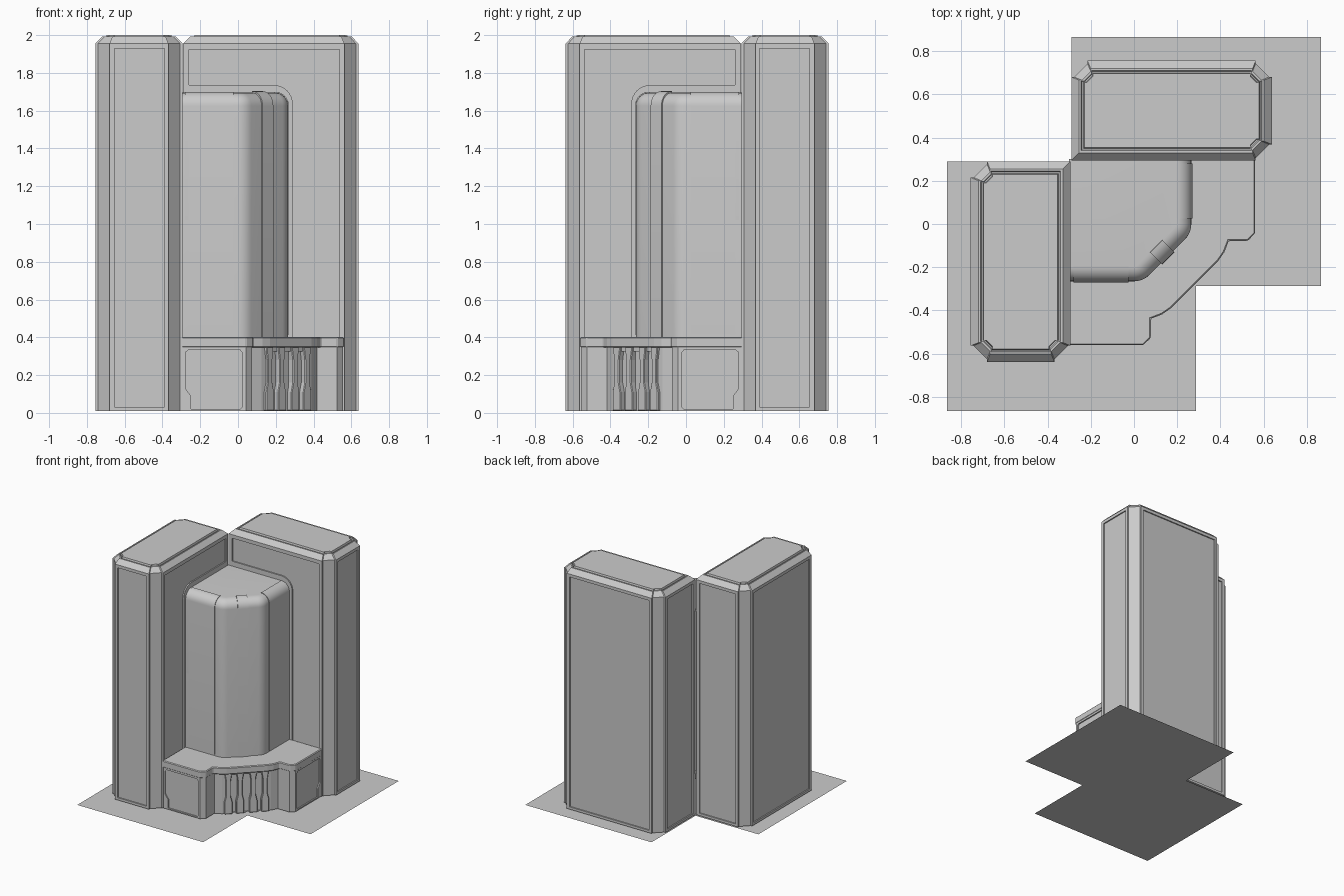
import bpy, bmesh, math
from mathutils import Vector, Matrix

if "Cube" in bpy.data.objects:
    bpy.data.objects.remove(bpy.data.objects["Cube"])

X, Y, Z = Vector((1, 0, 0)), Vector((0, 1, 0)), Vector((0, 0, 1))
DIAG = Vector((1, 1, 0)).normalized()      # along the diagonal entrance front
OUT = Vector((1, -1, 0)).normalized()      # outward from the entrance
SWAP = Matrix(((0, -1, 0, 0), (-1, 0, 0, 0), (0, 0, 1, 0), (0, 0, 0, 1)))


def loft(name, rings):
    """Closed solid through rings of equal point count."""
    bm = bmesh.new()
    vs = [[bm.verts.new(p) for p in r] for r in rings]
    n = len(vs[0])
    for a, b in zip(vs, vs[1:]):
        for i in range(n):
            bm.faces.new((a[i], a[(i + 1) % n], b[(i + 1) % n], b[i]))
    bm.faces.new(vs[0][::-1])
    bm.faces.new(vs[-1])
    bmesh.ops.recalc_face_normals(bm, faces=bm.faces)
    me = bpy.data.meshes.new(name)
    bm.to_mesh(me)
    bm.free()
    ob = bpy.data.objects.new(name, me)
    bpy.context.collection.objects.link(ob)
    return ob


def prism(name, pts, o, u, v, n, d0, d1):
    o = Vector(o)
    return loft(name, [[o + u * a + v * b + n * d for a, b in pts] for d in (d0, d1)])


def recess(body, pts, o, u, n, depth=0.01):
    """Cut a sunken panel into a wall."""
    cut = prism("cutter", pts, o, u, Z, n, -depth, 0.03)
    m = body.modifiers.new("cut", 'BOOLEAN')
    m.operation, m.solver, m.object = 'DIFFERENCE', 'EXACT', cut
    bpy.context.view_layer.objects.active = body
    bpy.ops.object.modifier_apply(modifier=m.name)
    bpy.data.objects.remove(cut)


def mirrored(ob, name):
    me = ob.data.copy()
    me.transform(SWAP)
    me.flip_normals()
    new = bpy.data.objects.new(name, me)
    bpy.context.collection.objects.link(new)
    for m in ob.modifiers:
        b = new.modifiers.new(m.name, m.type)
        b.width, b.segments = m.width, m.segments


def bevel(ob, w):
    m = ob.modifiers.new("bevel", 'BEVEL')
    m.width, m.segments = w, 1


def smooth(ob):
    bpy.ops.object.select_all(action='DESELECT')
    ob.select_set(True)
    bpy.context.view_layer.objects.active = ob
    bpy.ops.object.shade_smooth_by_angle(angle=math.radians(30))


def box(a, b, c, d):
    return [(a, c), (b, c), (b, d), (a, d)]


def sym(half):
    return half + [(-y, -x) for x, y in reversed(half)]


# Ground sheet: two overlapping squares
g = bpy.data.meshes.new("ground_sheet")
e = 0.865
gp = [(-e, -e), (.287, -e), (.287, -.287), (e, -.287), (e, e), (-.29, e), (-.29, .29), (-e, .29)]
g.from_pydata([(x, y, 0) for x, y in gp], [], [list(range(8))])
bpy.context.collection.objects.link(bpy.data.objects.new("ground_sheet", g))


# Towers: rectangular plan with stepped chamfers on three corners
def tower_plan(d, z):
    x0, x1, y0, y1 = -.29 + d, .638 - d, .293 + d, .755 - d
    k, s = .075 - d * .586, .013
    pts = [Vector((x0, y0, z))]
    for c, a, b in (((x1, y0), -X, Y), ((x1, y1), -Y, -X), ((x0, y1), X, -Y)):
        c = Vector((*c, z))
        pts += [c + a * k, c + a * k + b * s, c + a * s + b * k, c + b * k]
    return pts


tower = loft("back_tower", [tower_plan(*r) for r in (
    (0, .01), (0, 1.955), (.036, 1.992), (.046, 1.992), (.05, 1.985), (.056, 1.985), (.06, 2.0))])
arc = [(.19 + .1 * math.cos(t), 1.635 + .1 * math.sin(t))
       for t in [i * math.pi / 16 for i in range(9)]]
arch = [(-.26, 1.735), (-.26, 1.925), (.537, 1.925), (.537, .03), (.29, .03)] + arc
recess(tower, arch, (0, .293, 0), X, -Y)
recess(tower, box(.39, .655, .03, 1.93), (.638, 0, 0), Y, X)
recess(tower, box(-.19, .537, .03, 1.93), (0, .755, 0), X, Y)
recess(tower, box(.325, .655, .03, 1.93), (-.29, 0, 0), Y, -X)
mirrored(tower, "left_tower")


# Rounded glass bay in the inner corner
def bay_plan(d, z):
    R = .10 - d
    half = [(-.3, -.265 + d)]
    for i in range(7):
        t = math.radians(-90 + 7.5 * i)
        half.append((R * math.cos(t), -.165 + R * math.sin(t)))
    return [(x, y, z) for x, y in sym(half) + [(-.3, .3)]]


F = .07
fillet = [(F * (1 - math.cos(t)), 1.625 + F * math.sin(t))
          for t in [i * math.pi / 16 for i in range(9)]]
bay = loft("bay", [bay_plan(0, .38)] + [bay_plan(d, z) for d, z in fillet])
smooth(bay)


def strip(name, o, u, n, w0, w1, z0, lift):
    """Thin raised band that follows the bay wall and its rounded top."""
    outer = [(lift, z0)] + [(lift - d * (F + lift) / F, 1.625 + (z - 1.625) * (F + lift) / F)
                            for d, z in fillet]
    inner = [(-F - .01, 1.66), (-F - .01, z0)]
    ob = prism(name, outer + inner, o, n, Z, u, w0, w1)
    smooth(ob)
    return ob


p = strip("bay_panel", (0, -.265, 0), X, -Y, -.262, -.025, .415, .005)
mirrored(p, "bay_panel_side")
p = strip("bay_panel_step", (0, -.265, 0), X, -Y, -.28, -.262, 1.02, .005)
mirrored(p, "bay_panel_step_side")
c = .153
strip("bay_centre_rib", (c, -c, 0), DIAG, OUT, -.04, .04, .4, .008)

# Base wings, one each side of the entrance
wing = prism("base_wing", [(-.3, -.557), (.042, -.557), (.075, -.525), (.075, -.3), (-.3, -.2)],
             (0, 0, 0), X, Y, Z, .01, .398)
recess(wing, [(-.25, .02), (.012, .02), (.022, .03), (.022, .32), (.012, .332), (-.265, .332),
              (-.278, .32), (-.278, .13), (-.25, .09)], (0, -.557, 0), X, -Y)
mirrored(wing, "base_wing_side")

# Roof slab over the base, forming the entrance canopy
roof = prism("base_canopy", sym([(-.3, -.56), (.043, -.56), (.078, -.526), (.078, -.438),
                                 (.13, -.418), (.17, -.39)]) + [(-.3, .3)],
             (0, 0, 0), X, Y, Z, .345, .402)
bevel(roof, .006)

# Entrance wall with sunken doors between flared piers
wall = prism("entrance_wall", sym([(.06, -.3), (.06, -.425), (.125, -.39), (.155, -.365)])
             + [(.1, -.1)], (0, 0, 0), X, Y, Z, .01, .35)
m = .26
for t in (-.1, 0, .1):
    recess(wall, box(t - .032, t + .032, .012, .325), (m, -m, 0), DIAG, OUT, .02)
pier = [(-.03, .01), (.03, .01), (.03, .11), (.018, .16), (.018, .28), (.026, .33), (.026, .35),
        (-.026, .35), (-.026, .33), (-.018, .28), (-.018, .16), (-.03, .11)]
for i, t in enumerate((-.14, -.05, .05, .14)):
    ob = prism(f"entrance_pier_{i + 1}", pier, Vector((m, -m, 0)) + DIAG * t, DIAG, Z, OUT, -.02, .014)
    bevel(ob, .004)
